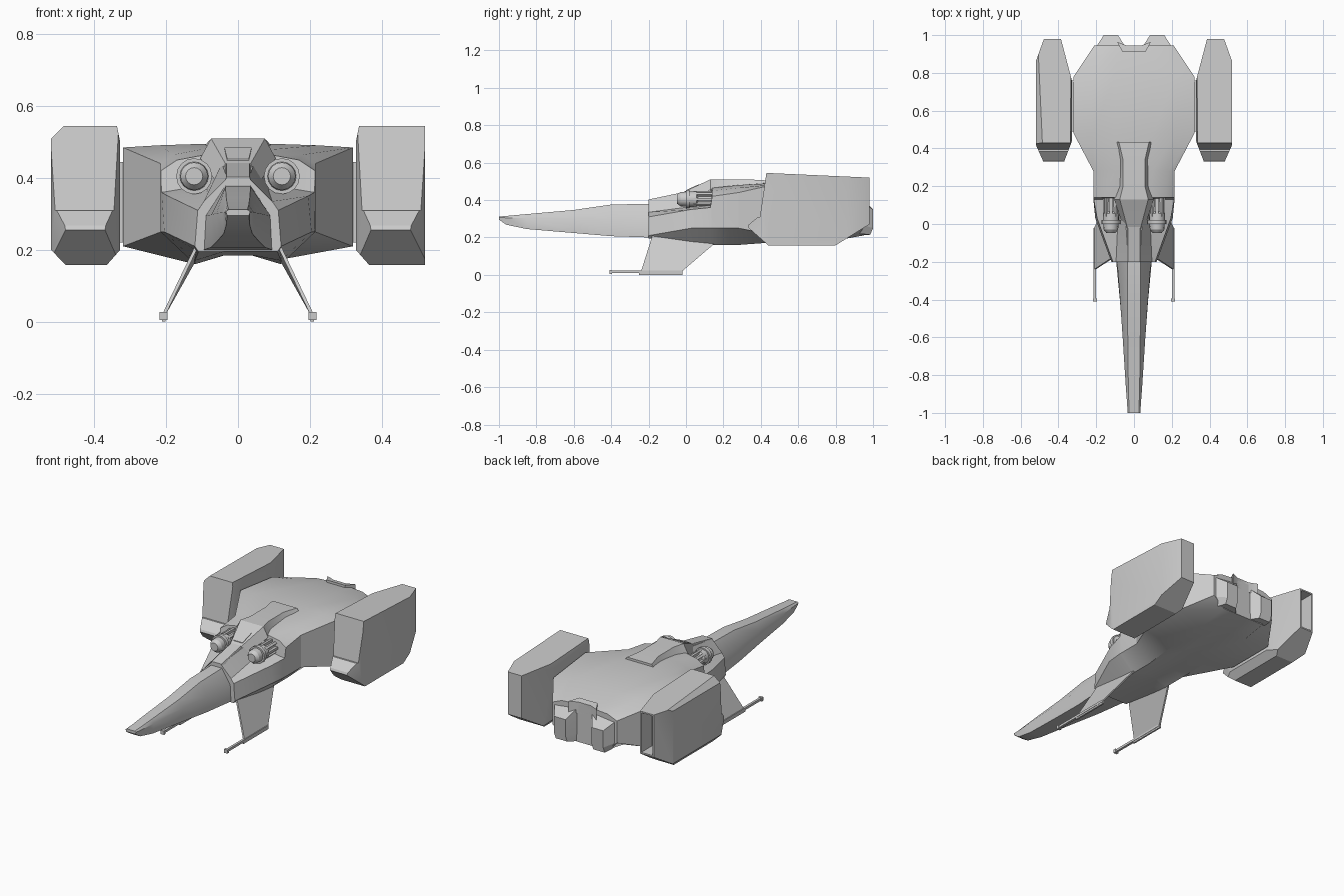
import bpy, bmesh, math
from mathutils import Vector, Matrix

if "Cube" in bpy.data.objects:
    bpy.data.objects.remove(bpy.data.objects["Cube"])


def finish(bm, name, angle=25):
    bmesh.ops.remove_doubles(bm, verts=bm.verts, dist=1e-5)
    bmesh.ops.recalc_face_normals(bm, faces=bm.faces)
    me = bpy.data.meshes.new(name)
    bm.to_mesh(me)
    bm.free()
    ob = bpy.data.objects.new(name, me)
    bpy.context.collection.objects.link(ob)
    bpy.ops.object.select_all(action='DESELECT')
    ob.select_set(True)
    bpy.context.view_layer.objects.active = ob
    bpy.ops.object.shade_smooth_by_angle(angle=math.radians(angle))
    return ob


def loft(name, sections, angle=25):
    """Skin half sections (y, [(x, z) top to bottom]) mirrored over x = 0."""
    bm = bmesh.new()
    rings = []
    for y, half in sections:
        pts = half + [(-x, z) for x, z in reversed(half)]
        rings.append([bm.verts.new((x, y, z)) for x, z in pts])
    n = len(rings[0])
    for a, b in zip(rings, rings[1:]):
        for i in range(n):
            j = (i + 1) % n
            bm.faces.new((a[i], a[j], b[j], b[i]))
    bm.faces.new(rings[0])
    bm.faces.new(rings[-1])
    return finish(bm, name, angle)


def add_box(bm, lo, hi, rot=None):
    lo, hi = Vector(lo), Vector(hi)
    m = Matrix.Translation((lo + hi) / 2) @ Matrix.Diagonal((*(hi - lo), 1))
    bmesh.ops.create_cube(bm, size=1, matrix=(rot @ m) if rot else m)


def prism(bm, a, b):
    """Join two matching point loops into a closed solid."""
    va, vb = [bm.verts.new(p) for p in a], [bm.verts.new(p) for p in b]
    bm.faces.new(va)
    bm.faces.new(vb)
    for i in range(len(va)):
        j = (i + 1) % len(va)
        bm.faces.new((va[i], va[j], vb[j], vb[i]))


def flip(bm, s):
    bmesh.ops.scale(bm, vec=(s, 1, 1), verts=bm.verts)


# Long tapered nose
loft("nose", [
    (-1.0, [(.026, .312), (.034, .307), (.030, .295)]),
    (-.96, [(.027, .315), (.036, .305), (.033, .268)]),
    (-.85, [(.030, .325), (.044, .304), (.040, .245)]),
    (-.60, [(.033, .347), (.060, .302), (.058, .224)]),
    (-.40, [(.035, .376), (.074, .298), (.075, .207)]),
    (-.19, [(.035, .380), (.090, .295), (.095, .200)])], 40)

# Main fuselage: step behind the guns, wide deck falling to the rear, shallow belly groove
loft("fuselage", [
    (-.20, [(.030, .40), (.095, .335), (.112, .31), (.12, .21), (.11, .195), (.04, .195)]),
    (.03, [(.045, .44), (.085, .365), (.195, .35), (.205, .25), (.12, .17), (.04, .185)]),
    (.13, [(.050, .46), (.090, .38), (.213, .36), (.215, .25), (.12, .16), (.04, .184)]),
    (.14, [(.090, .465), (.17, .45), (.215, .42), (.215, .25), (.12, .16), (.04, .184)]),
    (.28, [(.10, .48), (.18, .465), (.215, .44), (.215, .25), (.12, .16), (.04, .184)]),
    (.48, [(.10, .495), (.22, .491), (.32, .485), (.32, .21), (.13, .175), (.04, .185)]),
    (.78, [(.10, .47), (.22, .465), (.32, .45), (.32, .21), (.14, .18), (.04, .187)]),
    (.945, [(.08, .43), (.15, .425), (.21, .40), (.21, .27), (.14, .21), (.04, .21)])])

# Raised spine behind the sloping canopy
loft("spine", [
    (-.02, [(.035, .44), (.055, .38)]),
    (.13, [(.075, .51), (.105, .455)]),
    (.20, [(.058, .51), (.082, .455)]),
    (.34, [(.058, .51), (.082, .465)]),
    (.435, [(.08, .505), (.10, .48)])])

# Canopy window panel on the slope
bm = bmesh.new()
win = [(-.03, .0, .453), (.03, .0, .453), (.038, .07, .485), (-.038, .07, .485)]
prism(bm, win, [(x, y, z - .02) for x, y, z in win])
finish(bm, "canopy_window")

# Narrow plate between the guns
loft("collar_panel", [
    (-.20, [(.032, .403), (.04, .38)]),
    (0, [(.032, .445), (.05, .40)])])

# Rear thruster blocks either side of a notch
bm = bmesh.new()
for s in (1, -1):
    end = [(.085, 1.0, .35), (.16, 1.0, .35), (.16, 1.0, .25),
           (.16, .985, .215), (.085, .985, .215), (.085, 1.0, .25)]
    root = [(.04, .93, .42), (.205, .93, .40), (.205, .93, .27),
            (.17, .93, .22), (.04, .93, .21), (.04, .93, .26)]
    prism(bm, [(s * x, y, z) for x, y, z in end], [(s * x, y, z) for x, y, z in root])
finish(bm, "rear_thrusters", 20)

# Thin plate at the rear edge of the deck
bm = bmesh.new()
plate = [(-.06, .91, .452), (.06, .91, .452), (.09, .965, .445), (.04, .945, .445),
         (-.04, .945, .445), (-.09, .965, .445)]
prism(bm, plate, [(x, y, .38) for x, y, z in plate])
finish(bm, "rear_deck_plate")


# Engine pods: side profile extruded, then trimmed by planes
def chop(bm, p, q, plan=True):
    ctr = Vector((.425, .65, .35))
    if plan:
        p, q = Vector((*p, .35)), Vector((*q, .35))
        no = (q - p).cross(Vector((0, 0, 1)))
    else:
        p, q = Vector((p[0], .65, p[1])), Vector((q[0], .65, q[1]))
        no = (q - p).cross(Vector((0, 1, 0)))
    if no.dot(p - ctr) < 0:
        no = -no
    bmesh.ops.bisect_plane(bm, geom=bm.verts[:] + bm.edges[:] + bm.faces[:],
                           plane_co=p, plane_no=no.normalized(), clear_outer=True)
    cut = [e for e in bm.edges if e.is_boundary]
    bmesh.ops.holes_fill(bm, edges=cut, sides=0)


side = [(.43, .545), (.98, .52), (.98, .27), (.80, .158), (.44, .158),
        (.33, .255), (.335, .268), (.385, .31), (.395, .31)]
for s, label in ((1, "right"), (-1, "left")):
    bm = bmesh.new()
    prism(bm, [(.328, y, z) for y, z in side], [(.52, y, z) for y, z in side])
    chop(bm, (.52, .42), (.48, .33))
    chop(bm, (.328, .44), (.37, .33))
    chop(bm, (.52, .86), (.475, .985))
    chop(bm, (.328, .757), (.388, .985))
    chop(bm, (.328, .20), (.365, .158), False)
    chop(bm, (.328, .50), (.337, .545), False)
    if s < 0:  # the left pod has bevelled outer edges
        chop(bm, (.52, .51), (.485, .545), False)
        chop(bm, (.52, .20), (.48, .158), False)
    flip(bm, s)
    bmesh.ops.recalc_face_normals(bm, faces=bm.faces)
    bm.normal_update()
    if s < 0:  # open exhaust in the rear face
        rear = [f for f in bm.faces if f.normal.y > .98 and f.calc_center_median().y > .97]
        bmesh.ops.inset_individual(bm, faces=rear, thickness=.012)
        bmesh.ops.inset_individual(bm, faces=rear, thickness=.001, depth=-.1)
    finish(bm, label + "_engine_pod", 28)

    # Pylon joining pod and fuselage
    bm = bmesh.new()
    add_box(bm, (.30, .49, .22), (.34, .76, .445))
    flip(bm, s)
    finish(bm, label + "_pylon")

    # Gun: turned body plus ribs to the rear
    bm = bmesh.new()
    prof = [(-.048, .012), (-.048, .024), (-.03, .038), (.0, .04), (.0, .05),
            (.02, .05), (.02, .042), (.055, .042), (.065, .03), (.14, .028)]
    n = 16
    rings = [[bm.verts.new((.122 + r * math.cos(2 * math.pi * i / n), y,
                            .405 + r * math.sin(2 * math.pi * i / n))) for i in range(n)]
             for y, r in prof]
    for a, b in zip(rings, rings[1:]):
        for i in range(n):
            bm.faces.new((a[i], a[i - 1], b[i - 1], b[i]))
    bm.faces.new(rings[0])
    bm.faces.new(rings[-1])
    for i in range(8):
        rot = Matrix.Translation((.122, 0, .405)) @ Matrix.Rotation(i * math.pi / 4, 4, 'Y')
        add_box(bm, (-.007, .04, .02), (.007, .14, .043), rot)
    flip(bm, s)
    finish(bm, label + "_gun", 30)

    # Landing fin
    bm = bmesh.new()
    fin = [(.115, -.18, .21), (.125, .15, .165), (.206, -.02, .02), (.206, -.24, .02)]
    prism(bm, [(x - .005, y, z) for x, y, z in fin], [(x + .005, y, z) for x, y, z in fin])
    flip(bm, s)
    finish(bm, label + "_fin")

    # Skid rod with square tip
    bm = bmesh.new()
    add_box(bm, (.200, -.40, .010), (.214, -.02, .024))
    add_box(bm, (.196, -.41, .005), (.218, -.395, .027))
    add_box(bm, (.202, -.25, 0), (.212, -.02, .022))
    flip(bm, s)
    finish(bm, label + "_skid")
